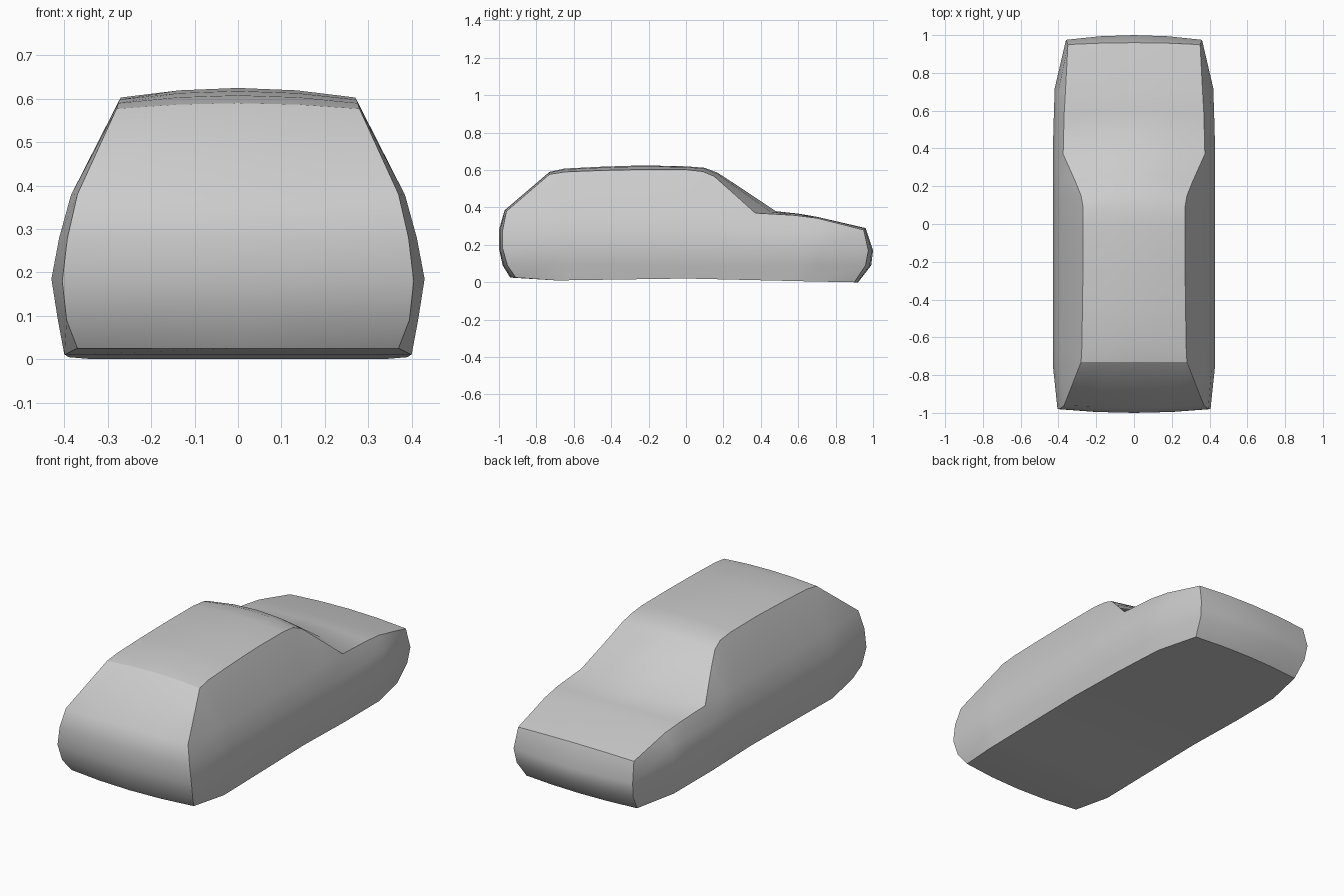
import bpy
import bmesh

if "Cube" in bpy.data.objects:
    bpy.data.objects.remove(bpy.data.objects["Cube"], do_unlink=True)

# Lengthwise outline: centre y, centre z, edge y, edge z, edge half width
TAIL = [(-.94, .025, -.91, .025, .37), (-.98, .09, -.955, .09, .395),
        (-1, .18, -.98, .18, .405), (-1, .28, -.98, .28, .393)]
CABIN = [(-.97, .385, -.96, .38, .37), (-.73, .59, -.73, .577, .28),
         (-.65, .608, -.65, .59, .276), (-.45, .618, -.45, .598, .273),
         (-.23, .625, -.23, .603, .27), (0, .62, 0, .602, .27),
         (.1, .612, .09, .592, .27), (.17, .585, .15, .567, .28),
         (.27, .52, .22, .505, .308)]
HOOD = [(.48, .38, .37, .37, .375), (.6, .367, .58, .358, .37),
        (.7, .35, .7, .343, .363), (.96, .29, .95, .28, .35)]
NOSE = [(1, .17, .975, .17, .36), (.99, .09, .96, .09, .352),
        (.92, 0, .9, 0, .335)]
OUTLINE = TAIL + CABIN + HOOD + NOSE
STATIONS = CABIN + HOOD
COLUMNS = (-1, -.5, 0, .5, 1)
REAR, TOP, FRONT, SIDE, UNDER = range(5)
ROOF_END = len(TAIL) + 1
HOOD_END = len(TAIL + STATIONS) - 1


def edge(p):
    return (p[4], p[2], p[3])


def side_column(i):
    """Points of one side section, from the sill up to the top edge."""
    top = STATIONS[i]
    first, last = STATIONS[0], STATIONS[-1]
    if top is first:
        return [edge(p) for p in TAIL] + [edge(top)] * 2
    if top is last:
        return [edge(p) for p in reversed(NOSE)] + [edge(top)] * 3
    t = (top[2] - first[2]) / (last[2] - first[2])
    ends = zip(TAIL + [first], list(reversed(NOSE)) + [last] * 2)
    ys = [a[2] + (b[2] - a[2]) * t for a, b in ends]
    y = top[2]
    taper = 1 - max(0, y - .4) * .08
    sill = .02 - (.022 * y if y > 0 else -.014 * y)
    points = [(w * taper, yy, z) for w, yy, z in
              zip((.4, .415, .43, .412), ys, (sill, .09, .185, .28))]
    belt = edge(top) if i >= len(CABIN) else (.385, ys[4], .378)
    return points + [belt, edge(top)]


bm = bmesh.new()
part = bm.faces.layers.int.new("part")


def add_face(points, code):
    face = bm.faces.new([bm.verts.new(p) for p in points])
    face[part] = code
    face.smooth = True


def crown_row(p):
    yc, zc, ye, ze, xe = p
    return [(f * xe, ye + (yc - ye) * (1 - f * f), ze + (zc - ze) * (1 - f * f))
            for f in COLUMNS]


def mirrored(p):
    return (-p[0], p[1], p[2])


# Tail, roof, windscreen, hood and nose as one crowned strip
rows = [crown_row(p) for p in OUTLINE]
for i, (a, b) in enumerate(zip(rows, rows[1:])):
    code = REAR if i < ROOF_END else TOP if i < HOOD_END else FRONT
    for j in range(len(COLUMNS) - 1):
        add_face((a[j], a[j + 1], b[j + 1], b[j]), code)

# Both sides and the underside
sections = [side_column(i) for i in range(len(STATIONS))]
for i, (a, b) in enumerate(zip(sections, sections[1:])):
    for j in range(len(a) - 1):
        quad = (a[j], b[j], b[j + 1], a[j + 1])
        add_face(quad, SIDE)
        add_face([mirrored(p) for p in reversed(quad)], SIDE)
    rear = rows[0] if i == 0 else [mirrored(a[0]), a[0]]
    front = rows[-1] if i == len(sections) - 2 else [mirrored(b[0]), b[0]]
    add_face(rear + front[::-1], UNDER)

bmesh.ops.remove_doubles(bm, verts=bm.verts[:], dist=.0005)
bmesh.ops.recalc_face_normals(bm, faces=bm.faces[:])

# Crisp creases only where two body panels meet
for e in bm.edges:
    if len({f[part] for f in e.link_faces}) > 1:
        e.smooth = False
bm.faces.layers.int.remove(part)

mesh = bpy.data.meshes.new("car_body")
bm.to_mesh(mesh)
bm.free()
body = bpy.data.objects.new("car_body", mesh)
bpy.context.collection.objects.link(body)

# Plain grey paint
paint = bpy.data.materials.new("light_grey")
paint.use_nodes = True
colour = (.6, .6, .6, 1)
paint.diffuse_color = colour
paint.node_tree.nodes["Principled BSDF"].inputs["Base Color"].default_value = colour
mesh.materials.append(paint)
